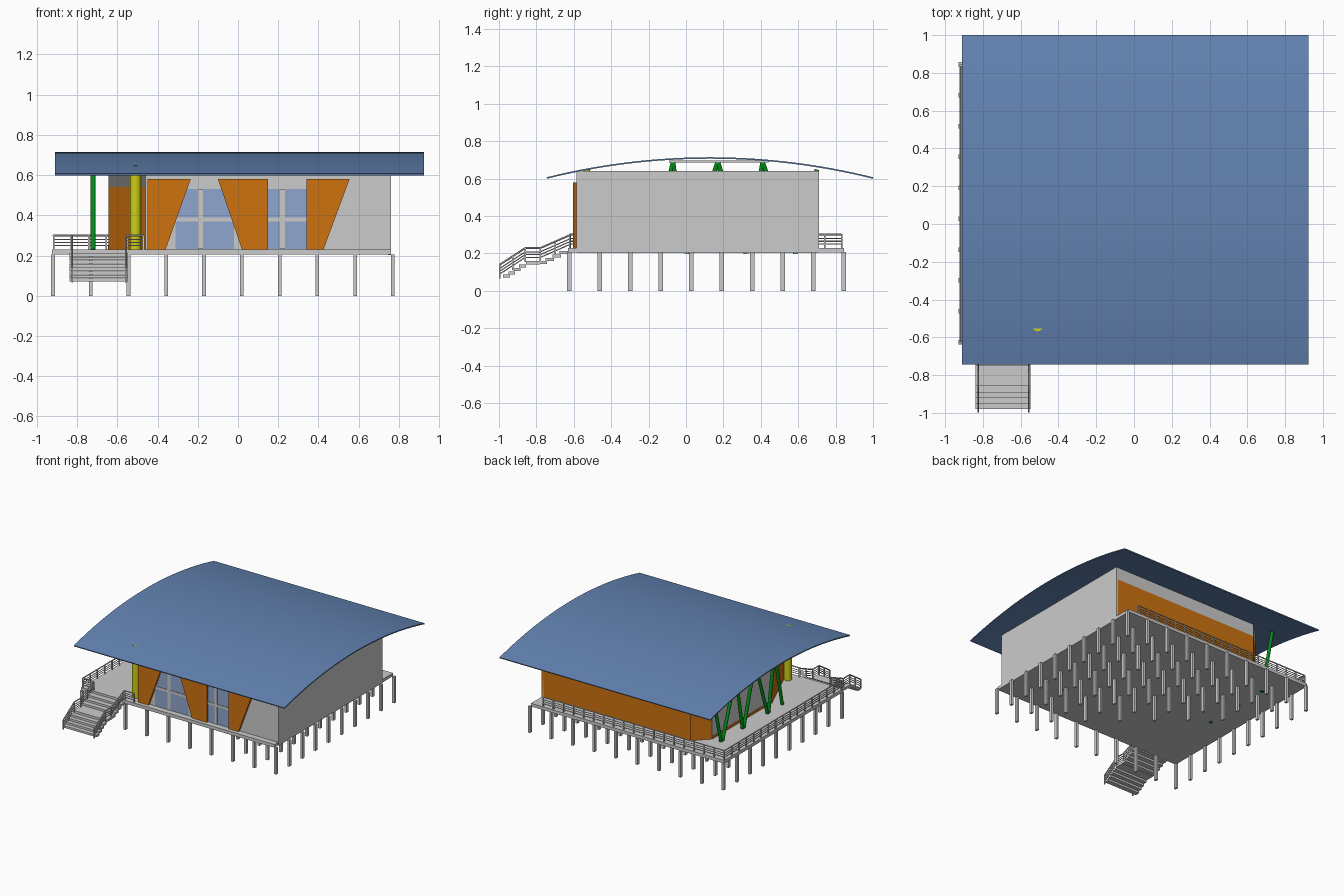
import bpy, bmesh, math
from mathutils import Vector, Matrix

if "Cube" in bpy.data.objects:
    bpy.data.objects.remove(bpy.data.objects["Cube"])


def mat(name, rgb):
    m = bpy.data.materials.new(name)
    m.diffuse_color = (*rgb, 1)
    m.use_nodes = True
    m.node_tree.nodes["Principled BSDF"].inputs["Base Color"].default_value = m.diffuse_color
    return m


GRAY = mat("light_gray", (0.60, 0.60, 0.60))
DARK = mat("dark_gray", (0.22, 0.22, 0.22))
ORANGE = mat("orange", (0.62, 0.17, 0.005))
BLUE = mat("roof_blue", (0.125, 0.23, 0.45))
GLASS = mat("window_blue", (0.28, 0.38, 0.62))
YELLOW = mat("yellow", (0.62, 0.62, 0.007))
GREEN = mat("green", (0.0, 0.27, 0.01))


def finish(name, bm, m, smooth=False):
    bmesh.ops.recalc_face_normals(bm, faces=bm.faces)
    me = bpy.data.meshes.new(name)
    bm.to_mesh(me)
    bm.free()
    me.materials.append(m)
    ob = bpy.data.objects.new(name, me)
    bpy.context.collection.objects.link(ob)
    if smooth:
        bpy.context.view_layer.objects.active = ob
        ob.select_set(True)
        bpy.ops.object.shade_smooth_by_angle(angle=math.radians(35))
        ob.select_set(False)
    return ob


def box(bm, x0, x1, y0, y1, z0, z1):
    mx = Matrix.Translation(((x0 + x1) / 2, (y0 + y1) / 2, (z0 + z1) / 2))
    mx = mx @ Matrix.Diagonal((x1 - x0, y1 - y0, z1 - z0, 1))
    bmesh.ops.create_cube(bm, size=1, matrix=mx)


def prism(bm, pts, offset):
    """Extrude a planar loop of 3D points along an offset."""
    a = [bm.verts.new(p) for p in pts]
    b = [bm.verts.new(Vector(p) + Vector(offset)) for p in pts]
    n = len(a)
    bm.faces.new(a)
    bm.faces.new(b[::-1])
    for i in range(n):
        bm.faces.new((a[i], b[i], b[(i + 1) % n], a[(i + 1) % n]))


def bar(bm, p, q, r, sides=6):
    p, q = Vector(p), Vector(q)
    d = q - p
    mx = Matrix.Translation((p + q) / 2) @ d.to_track_quat('Z', 'Y').to_matrix().to_4x4()
    bmesh.ops.create_cone(bm, cap_ends=True, segments=sides, radius1=r, radius2=r,
                          depth=d.length, matrix=mx)


def wall(name, p, q, z0, z1, m, t=0.015):
    """Upright slab with its outer face on the line p-q, thickness to the left."""
    d = (Vector(q) - Vector(p)).normalized()
    n = Vector((-d.y, d.x)) * t
    pts = [(p[0], p[1], z0), (q[0], q[1], z0), (q[0], q[1], z1), (p[0], p[1], z1)]
    bm = bmesh.new()
    prism(bm, pts, (n.x, n.y, 0))
    finish(name, bm, m)


# Deck
bm = bmesh.new()
box(bm, -0.925, 0.76, -0.632, 0.845, 0.205, 0.23)
finish("deck", bm, GRAY)

# Stilts: full perimeter plus the inner ones toward the back right
bm = bmesh.new()
for i in range(10):
    for j in range(10):
        if i in (0, 9) or j in (0, 9) or i + j >= 8:
            x, y = -0.92 + i * 0.1878, -0.625 + j * 0.1633
            box(bm, x - 0.009, x + 0.009, y - 0.012, y + 0.012, 0, 0.206)
finish("stilts", bm, GRAY)

# Walls, running counter-clockwise
T = 0.64
wall("front_wall", (-0.46, -0.585), (0.76, -0.585), 0.23, T, GRAY)
wall("right_wall", (0.762, -0.585), (0.762, 0.71), 0.203, T, GRAY)
for name, p, q, upper in (("back", (0.76, 0.71), (-0.535, 0.71), GRAY),
                          ("back_corner", (-0.535, 0.71), (-0.645, 0.60), GRAY),
                          ("front_corner", (-0.645, -0.15), (-0.46, -0.585), DARK)):
    wall(name + "_wall_lower", p, q, 0.23, 0.54, ORANGE)
    wall(name + "_wall_upper", p, q, 0.54, T, upper)
wall("left_wall_base", (-0.647, 0.60), (-0.647, -0.15), 0.23, 0.25, ORANGE)
wall("left_wall", (-0.645, 0.60), (-0.645, -0.15), 0.25, T, GRAY)

# Windows with mullions
for k, (x0, x1, xm) in enumerate(((-0.31, -0.02, -0.187), (0.15, 0.34, 0.222))):
    bm = bmesh.new()
    box(bm, x0, x1, -0.589, -0.583, 0.232, 0.53)
    finish(f"window_{k + 1}", bm, GLASS)
    bm = bmesh.new()
    box(bm, xm - 0.012, xm + 0.012, -0.593, -0.586, 0.232, 0.53)
    box(bm, x0, x1, -0.593, -0.586, 0.37, 0.39)
    finish(f"window_mullions_{k + 1}", bm, GRAY)

# Slanted front panels: top left, top right, bottom left, bottom right
for k, (a, b, c, d) in enumerate(((-0.45, -0.235, -0.45, -0.36), (-0.10, 0.15, 0.02, 0.15),
                                  (0.34, 0.555, 0.34, 0.425))):
    bm = bmesh.new()
    prism(bm, [(c, -0.603, 0.23), (d, -0.603, 0.23), (b, -0.603, 0.58), (a, -0.603, 0.58)],
          (0, 0.019, 0))
    finish(f"front_panel_{k + 1}", bm, ORANGE)

# Curved roof shell from a circular arc
half, sag, yc, top, th = 0.8725, 0.107, 0.1275, 0.714, 0.008
R = (half * half + sag * sag) / (2 * sag)
amax = math.asin(half / R)
N = 32


def arc(radius):
    return [(-0.91, yc + radius * math.sin(t), top - R + radius * math.cos(t))
            for t in (amax * (2 * i / N - 1) for i in range(N + 1))]


bm = bmesh.new()
prism(bm, arc(R) + arc(R - th)[::-1], (1.835, 0, 0))
finish("roof", bm, BLUE, True)

# Entrance column
bm = bmesh.new()
bar(bm, (-0.51, -0.54, 0.23), (-0.51, -0.54, 0.649), 0.028, 24)
finish("entrance_column", bm, YELLOW, True)

# Zigzag columns under the left eave
bm = bmesh.new()
tops = [(0.70, 0.648), (0.41, 0.685), (0.17, 0.69), (-0.07, 0.685)]
feet = [(0.585, 0.20), (0.32, 0.20), (0.005, 0.20), (-0.17, 0.23)]
path = [v for pair in zip(tops, feet) for v in pair]
for (y0, z0), (y1, z1) in zip(path, path[1:]):
    bar(bm, (-0.72, y0, z0), (-0.72, y1, z1), 0.0125, 12)
finish("zigzag_columns", bm, GREEN, True)
bm = bmesh.new()
box(bm, -0.735, -0.705, -0.09, 0.44, 0.685, 0.697)
finish("eave_beam", bm, GRAY)

# Stairs: two flights with a landing
bm = bmesh.new()
X0, X1 = -0.838, -0.547


def flight(y, z, n, run, rise):
    for i in range(n):
        z -= rise
        box(bm, X0, X1, y - run - 0.008, y, z - 0.016, z)
        y -= run
    return y, z


y, z = flight(-0.632, 0.23, 4, 0.037, 0.018)
box(bm, X0, X1, y - 0.075, y, z - 0.018, z)
y, z = flight(y - 0.075, z, 4, 0.029, 0.018)
finish("stairs", bm, GRAY)


# Railings following a path of floor points
def railing(name, pts, spacing=0.09):
    bm = bmesh.new()
    for p, q in zip(pts, pts[1:]):
        p, q = Vector(p), Vector(q)
        for h, r in ((0.07, 0.005), (0.05, 0.003), (0.035, 0.003), (0.02, 0.003)):
            up = Vector((0, 0, h))
            bar(bm, p + up, q + up, r)
        n = max(1, round((q - p).length / spacing))
        for i in range(n + 1):
            c = p.lerp(q, i / n)
            box(bm, c.x - 0.004, c.x + 0.004, c.y - 0.004, c.y + 0.004, c.z - 0.004, c.z + 0.07)
    finish(name, bm, GRAY)


for side, x in (("left", -0.825), ("right", -0.557)):
    railing(f"stair_rail_{side}", [(x, -0.62, 0.228), (x, -0.78, 0.158),
                                   (x, -0.86, 0.158), (x, -0.995, 0.07)])
railing("deck_rail", [(-0.83, -0.622, 0.23), (-0.917, -0.622, 0.23),
                      (-0.917, 0.832, 0.23), (0.66, 0.832, 0.23)])
railing("entrance_rail", [(-0.55, -0.622, 0.23), (-0.47, -0.622, 0.23)])
